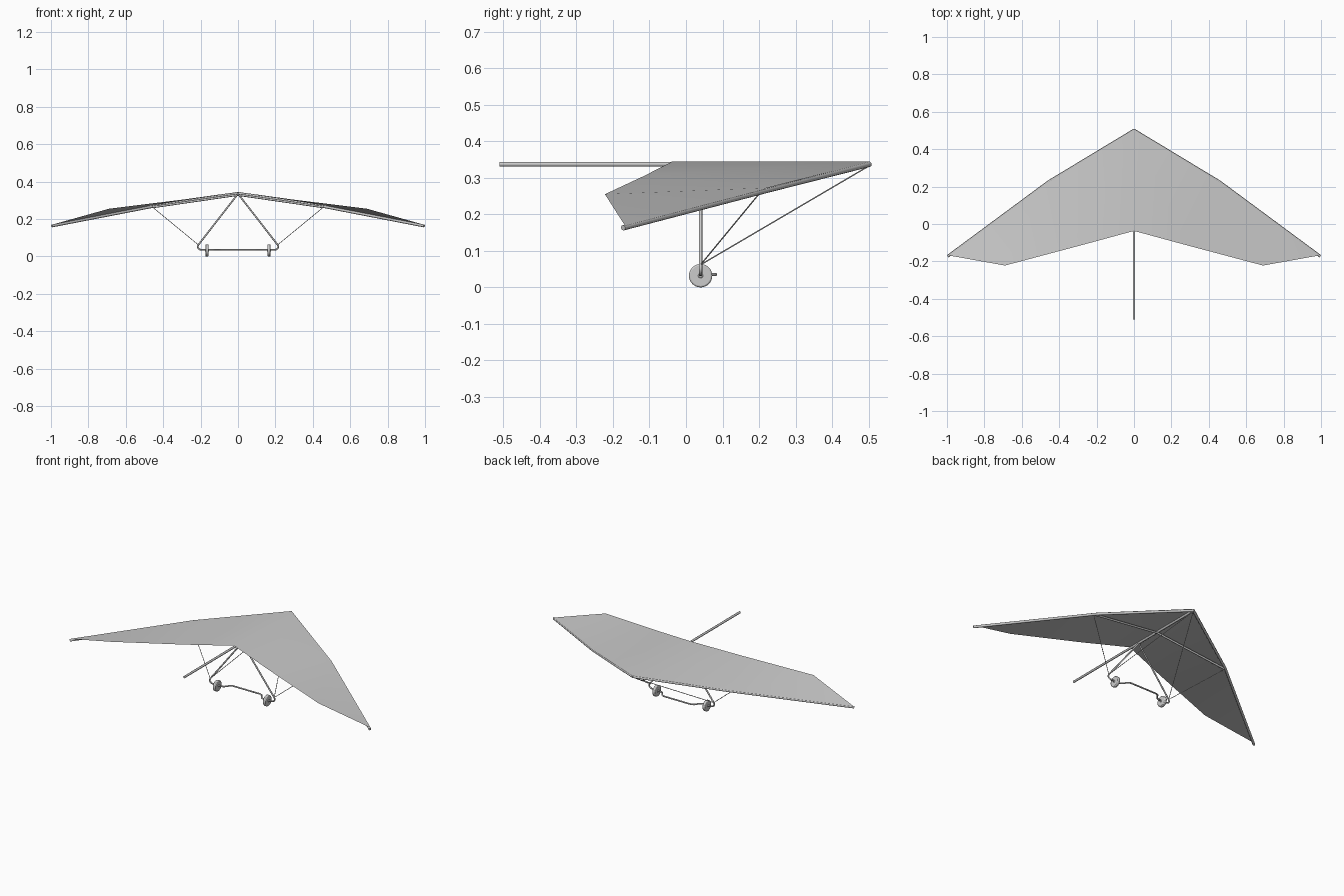
import bpy, bmesh
from math import pi
from mathutils import Vector

if "Cube" in bpy.data.objects:
    bpy.data.objects.remove(bpy.data.objects["Cube"])


def tube(name, points, radius):
    """Round capped tube through a list of points."""
    cu = bpy.data.curves.new(name, 'CURVE')
    cu.dimensions = '3D'
    cu.bevel_depth = radius
    cu.bevel_resolution = 2
    cu.use_fill_caps = True
    sp = cu.splines.new('POLY')
    sp.points.add(len(points) - 1)
    for p, co in zip(sp.points, points):
        p.co = (*co, 1)
    ob = bpy.data.objects.new(name, cu)
    bpy.context.collection.objects.link(ob)
    return ob


def flip(p, s):
    return (p[0] * s, p[1], p[2])


# Main points on the right half
nose = (0, 0.502, 0.337)
elbow = (0.457, 0.226, 0.267)
tip = (0.995, -0.172, 0.163)
mast_top = (0, 0.04, 0.335)
corner = (0.212, 0.04, 0.062)

# Sail: right half as panels, mirrored across the keel
lift = Vector((0.002, 0.005, 0.006))
K, P = Vector(elbow) + lift, Vector(tip) + lift
verts = [(0, 0.508, 0.345), K, P, (0.69, -0.222, 0.255),
         (0.28, -0.113, 0.306), (0, -0.037, 0.345)]
bm = bmesh.new()
v = [bm.verts.new(p) for p in verts]
for f in ((5, 4, 0), (4, 1, 0), (4, 3, 1), (3, 2, 1)):
    bm.faces.new([v[i] for i in f])
bmesh.ops.recalc_face_normals(bm, faces=bm.faces)
if sum(f.normal.z for f in bm.faces) < 0:
    bmesh.ops.reverse_faces(bm, faces=bm.faces)
me = bpy.data.meshes.new("sail")
bm.to_mesh(me)
bm.free()
me.shade_smooth()
sail = bpy.data.objects.new("sail", me)
bpy.context.collection.objects.link(sail)
sail.modifiers.new("mirror", 'MIRROR').use_clip = True

# Keel
tube("keel", [(0, -0.51, 0.337), (0, 0.505, 0.337)], 0.0065)

for s, side in ((1, "right"), (-1, "left")):
    # Wing frame
    tube("leading_edge_" + side, [flip(p, s) for p in (nose, elbow, tip)], 0.0075)
    tube("crossbar_" + side, [(0, 0.2, 0.33), flip((0.455, 0.222, 0.264), s)], 0.006)
    # Control frame upright and rigging wires
    tube("upright_" + side, [mast_top, flip(corner, s)], 0.0045)
    tube("nose_wire_" + side, [(0, 0.5, 0.332), flip(corner, s)], 0.0018)
    tube("side_wire_" + side, [flip((0.455, 0.205, 0.262), s), flip(corner, s)], 0.0018)
    # Wheel with rounded rim and hub
    for part, r, w in (("wheel", 0.032, 0.017), ("hub", 0.008, 0.022)):
        bpy.ops.mesh.primitive_cylinder_add(vertices=32, radius=r, depth=w,
                                            location=(0.166 * s, 0.04, 0.032),
                                            rotation=(0, pi / 2, 0))
        ob = bpy.context.object
        ob.name = part + "_" + side
        bev = ob.modifiers.new("bevel", 'BEVEL')
        bev.width = w * 0.25
        bev.segments = 2
        bpy.ops.object.shade_smooth_by_angle()

# Base bar, bowed forward between the wheels
half = [corner, (0.216, 0.04, 0.053), (0.213, 0.04, 0.043), (0.203, 0.04, 0.037),
        (0.19, 0.04, 0.035), (0.14, 0.04, 0.035), (0.125, 0.046, 0.035),
        (0.105, 0.074, 0.035), (0.09, 0.081, 0.035)]
tube("base_bar", half + [flip(p, -1) for p in reversed(half)], 0.0045)
